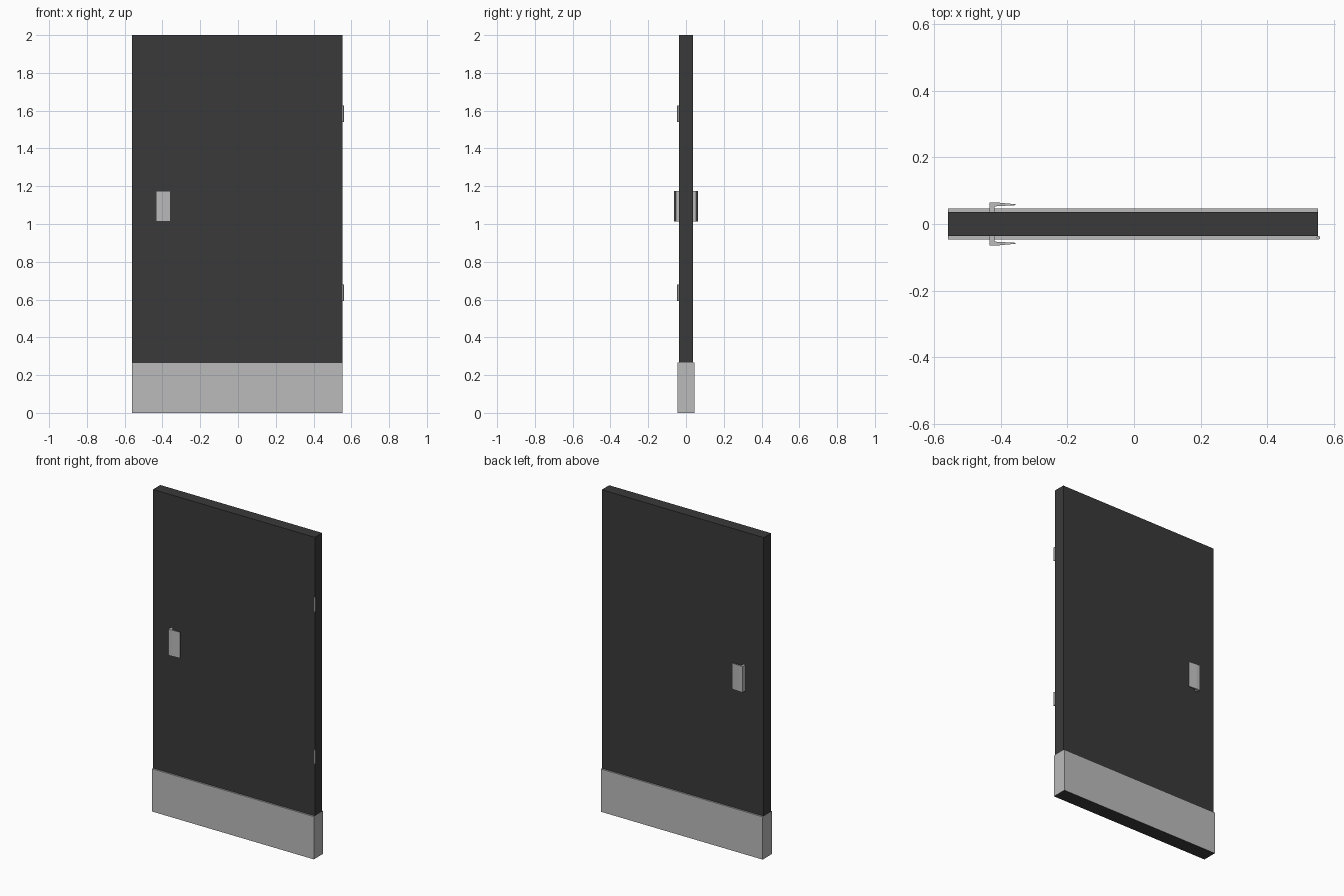
import bpy, bmesh, math

if "Cube" in bpy.data.objects:
    bpy.data.objects.remove(bpy.data.objects["Cube"])


def material(name, value):
    m = bpy.data.materials.new(name)
    m.diffuse_color = (value, value, value, 1)
    m.use_nodes = True
    m.node_tree.nodes["Principled BSDF"].inputs["Base Color"].default_value = m.diffuse_color
    return m


DARK = material("dark_grey", 0.042)
LIGHT = material("light_grey", 0.5)

X0, X1 = -0.56, 0.554      # door edges
KICK_TOP = 0.266


def prism(name, profile, z0, z1, mat):
    """Extrude an xy profile from z0 up to z1."""
    bm = bmesh.new()
    base = bm.faces.new([bm.verts.new((x, y, z0)) for x, y in profile])
    top = bmesh.ops.extrude_face_region(bm, geom=[base])["geom"]
    verts = [v for v in top if isinstance(v, bmesh.types.BMVert)]
    bmesh.ops.translate(bm, verts=verts, vec=(0, 0, z1 - z0))
    bmesh.ops.recalc_face_normals(bm, faces=bm.faces)
    mesh = bpy.data.meshes.new(name)
    bm.to_mesh(mesh)
    bm.free()
    mesh.materials.append(mat)
    obj = bpy.data.objects.new(name, mesh)
    bpy.context.collection.objects.link(obj)
    return obj


def slab(name, half_depth, z0, z1, mat):
    d = half_depth
    return prism(name, [(X0, -d), (X1, -d), (X1, d), (X0, d)], z0, z1, mat)


# Door panel
slab("door_panel", 0.036, KICK_TOP, 2.0, DARK)

# Kick plate wrapped round the foot, with a dark underside
kick = slab("kick_plate", 0.046, 0, KICK_TOP, LIGHT)
kick.data.materials.append(DARK)
for poly in kick.data.polygons:
    if poly.normal.z < -0.5:
        poly.material_index = 1

# Tapered push/pull paddles on both sides
paddle = [(-0.435, 0.035), (-0.435, 0.0645), (-0.41, 0.0645), (-0.357, 0.0595),
          (-0.357, 0.0565), (-0.42, 0.053), (-0.42, 0.035)]
for name, side in (("front_handle", -1), ("back_handle", 1)):
    prism(name, [(x, y * side) for x, y in paddle], 1.013, 1.175, LIGHT)

# Hinge barrels on the front right edge
for name, z0, z1 in (("lower_hinge", 0.593, 0.679), ("upper_hinge", 1.541, 1.627)):
    ring = [(0.5545 + 0.0055 * math.cos(i * math.tau / 12),
             -0.041 + 0.0055 * math.sin(i * math.tau / 12)) for i in range(12)]
    prism(name, ring, z0, z1, LIGHT)
